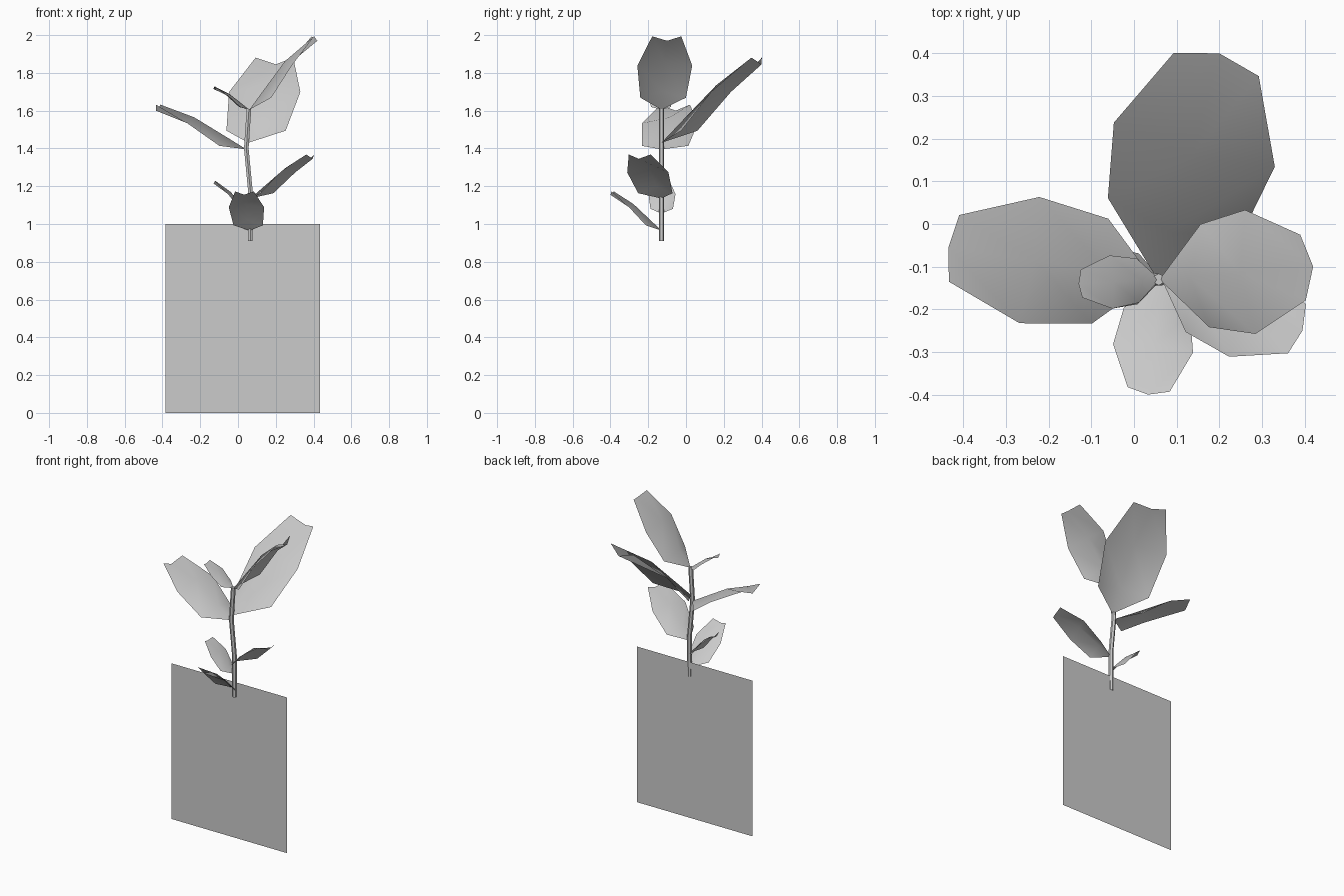
import bpy
from mathutils import Vector

cube = bpy.data.objects.get("Cube")
if cube:
    bpy.data.objects.remove(cube, do_unlink=True)

grey = bpy.data.materials.new("plain_grey")
grey.use_nodes = True
grey.diffuse_color = (0.6, 0.6, 0.6, 1)
grey.node_tree.nodes["Principled BSDF"].inputs["Base Color"].default_value = (0.6, 0.6, 0.6, 1)

STEM_Y = -0.13


def add_mesh(name, verts, faces, smooth=False):
    mesh = bpy.data.meshes.new(name)
    mesh.from_pydata(verts, [], faces)
    mesh.materials.append(grey)
    for face in mesh.polygons:
        face.use_smooth = smooth
    obj = bpy.data.objects.new(name, mesh)
    bpy.context.collection.objects.link(obj)
    return obj


# Leaf rows as fractions of leaf length: along, half width, edge lift, rib lift
LEAF_ROWS = [
    (0.234, 0.236, -0.06, 0.035),
    (0.615, 0.284, 0.025, 0.09),
    (1.0, 0.15, 0.065, 0.0),
]


def add_leaf(name, base, tip):
    """Arched leaf with a raised rib and a notched tip."""
    base, tip = Vector(base), Vector(tip)
    along = tip - base
    length = along.length
    side = along.cross(Vector((0, 0, 1))).normalized() * length
    up = side.cross(along).normalized() * length
    verts, faces = [base], []
    for t, half, edge, rib in LEAF_ROWS:
        centre = base + along * t
        verts += [centre - side * half + up * edge,
                  centre + up * rib,
                  centre + side * half + up * edge]
    faces += [(0, 2, 1), (0, 3, 2)]
    for row in range(len(LEAF_ROWS) - 1):
        for col in (1, 2):
            a = row * 3 + col
            faces.append((a, a + 1, a + 4, a + 3))
    return add_mesh(name, verts, faces, smooth=True)


# Flat upright pot panel
left, right, panel_y = -0.385, 0.435, -0.124
add_mesh("pot_panel",
         [(left, panel_y, 0), (right, panel_y, 0), (right, panel_y, 1), (left, panel_y, 1)],
         [(0, 1, 2, 3)])

# Leaves from the bottom of the stem to the top
add_leaf("front_low_leaf", (0.062, STEM_Y, 0.965), (0.033, -0.4, 1.155))
add_leaf("right_low_leaf", (0.065, STEM_Y, 1.055), (-0.13, -0.125, 1.215))
add_leaf("left_low_leaf", (0.065, STEM_Y, 1.135), (0.395, -0.25, 1.345))
add_leaf("right_large_leaf", (0.045, STEM_Y, 1.395), (-0.435, -0.055, 1.60))
add_leaf("back_large_leaf", (0.055, STEM_Y, 1.43), (0.2, 0.4, 1.845))
add_leaf("left_top_leaf", (0.06, STEM_Y, 1.605), (0.42, -0.1, 1.97))
add_leaf("right_top_leaf", (0.06, STEM_Y, 1.605), (-0.13, -0.14, 1.715))

# Gently bent stem
curve = bpy.data.curves.new("stem", "CURVE")
curve.dimensions = "3D"
curve.bevel_depth = 0.014
curve.bevel_resolution = 1
curve.use_fill_caps = True
path = [(0.065, 0.91), (0.066, 1.17), (0.044, 1.4), (0.058, 1.61)]
spline = curve.splines.new("POLY")
spline.points.add(len(path) - 1)
for point, (x, z) in zip(spline.points, path):
    point.co = (x, STEM_Y, z, 1)
curve.materials.append(grey)
stem = bpy.data.objects.new("stem", curve)
bpy.context.collection.objects.link(stem)
bpy.ops.object.select_all(action="DESELECT")
stem.select_set(True)
bpy.context.view_layer.objects.active = stem
bpy.ops.object.convert(target="MESH")
bpy.ops.object.shade_smooth_by_angle()
